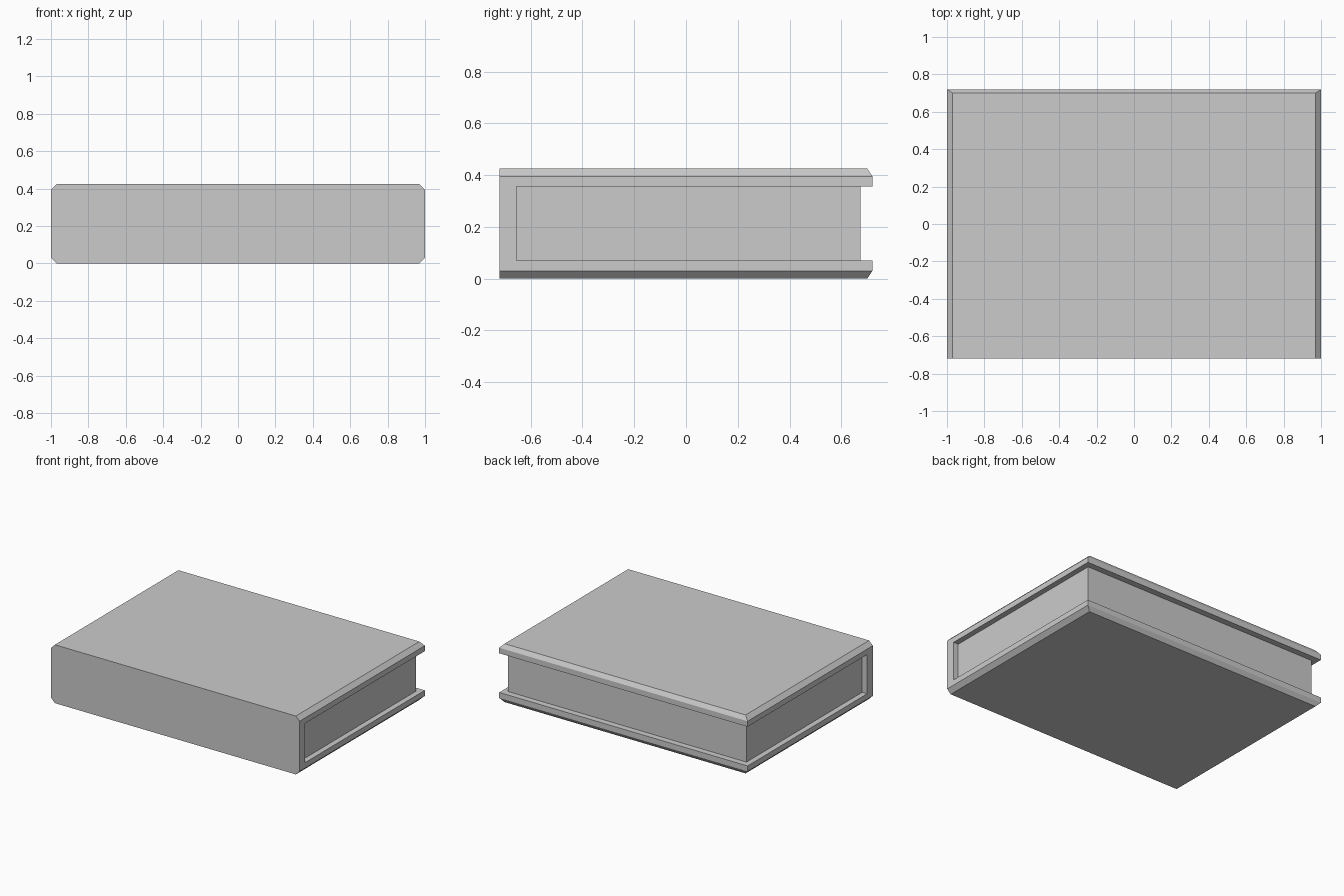
import bpy
import bmesh

if "Cube" in bpy.data.objects:
    bpy.data.objects.remove(bpy.data.objects["Cube"], do_unlink=True)

# Overall sizes
HALF_W, HALF_D, HEIGHT = 1.0, 0.72, 0.425
BOARD = 0.07          # thickness of each cover board
SPINE = 0.065         # thickness of the spine
CH, CH_BACK = 0.03, 0.02   # chamfer on the sides and on the back edge
PAGE_X, PAGE_Y = 0.96, 0.675

grey = bpy.data.materials.new("plain_grey")
grey.use_nodes = True
colour = (0.6, 0.6, 0.6, 1)
grey.diffuse_color = colour
grey.node_tree.nodes["Principled BSDF"].inputs["Base Color"].default_value = colour


def finish(name, bm):
    bmesh.ops.recalc_face_normals(bm, faces=bm.faces)
    mesh = bpy.data.meshes.new(name)
    bm.to_mesh(mesh)
    bm.free()
    mesh.materials.append(grey)
    obj = bpy.data.objects.new(name, mesh)
    bpy.context.collection.objects.link(obj)
    return obj


# Cover: a C-shaped section, swept across the width, with chamfered outer edges
inner = -HALF_D + SPINE
lower = [(-HALF_D, CH), (-HALF_D, 0), (HALF_D - CH_BACK, 0),
         (HALF_D, CH), (HALF_D, BOARD), (inner, BOARD)]
profile = lower + [(y, HEIGHT - z) for y, z in reversed(lower)]

bm = bmesh.new()
ends = []
for side in (-1, 1):
    ring = []
    for y, z in profile:
        on_rim = z in (0, HEIGHT)
        ring.append(bm.verts.new((side * (HALF_W - CH * on_rim), y, z)))
    ends.append(ring)
    bm.faces.new([ring[0]] + ring[3:9] + [ring[11]])   # upright end
    bm.faces.new(ring[0:4])                            # lower chamfer
    bm.faces.new(ring[8:12])                           # upper chamfer
left, right = ends
for i in range(len(profile)):
    j = (i + 1) % len(profile)
    bm.faces.new((left[i], left[j], right[j], right[i]))
finish("book_cover", bm)

# Page block, set back from the cover on three sides
bm = bmesh.new()
bmesh.ops.create_cube(bm, size=1)
bmesh.ops.scale(bm, verts=bm.verts,
                vec=(2 * PAGE_X, PAGE_Y - inner, HEIGHT - 2 * BOARD))
bmesh.ops.translate(bm, verts=bm.verts,
                    vec=(0, (PAGE_Y + inner) / 2, HEIGHT / 2))
finish("page_block", bm)
